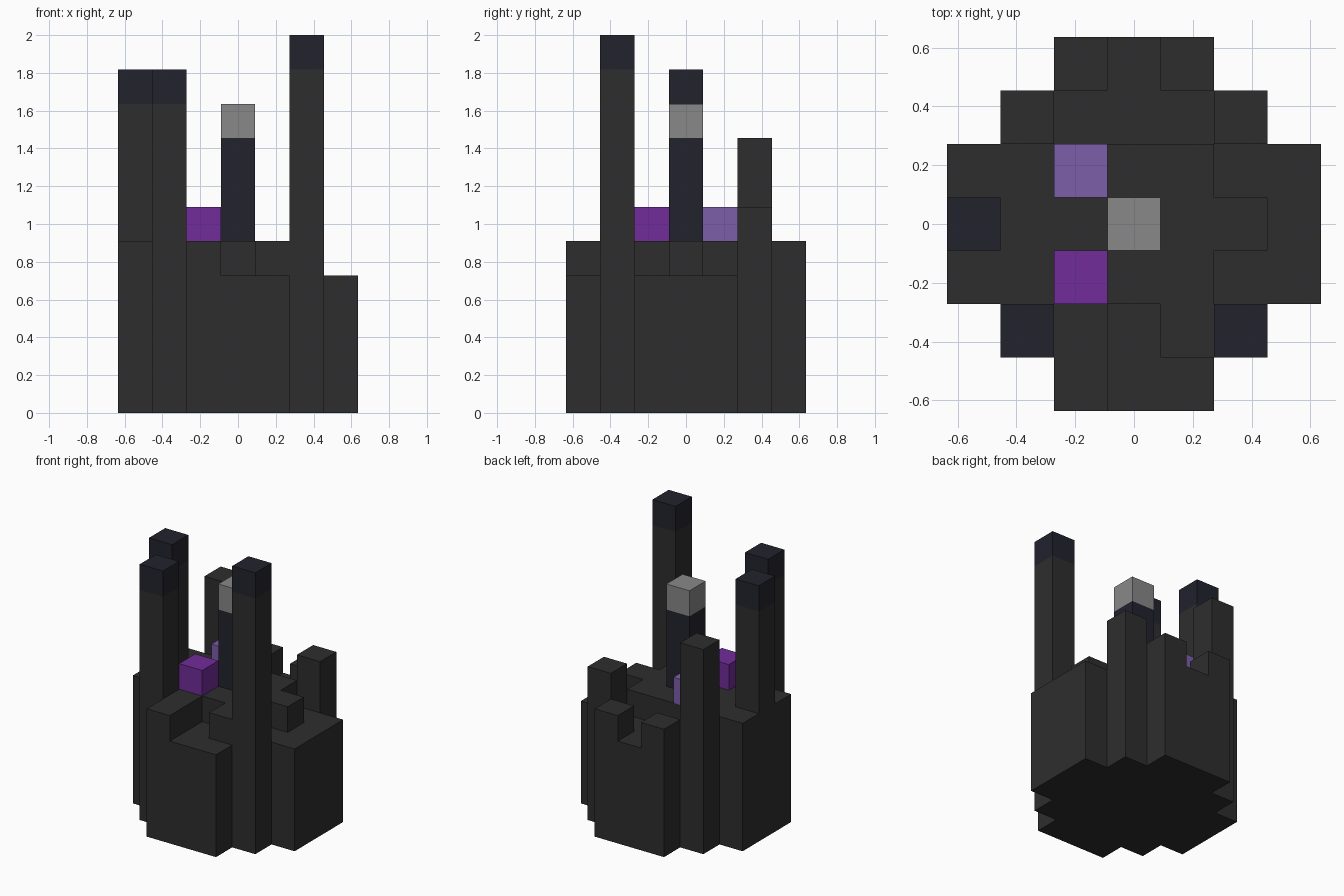
import bpy
import bmesh
from mathutils import Vector

UNIT = 2 / 11  # edge of one block

cube = bpy.data.objects.get("Cube")
if cube:
    bpy.data.objects.remove(cube, do_unlink=True)


def material(name, r, g, b):
    m = bpy.data.materials.new(name)
    m.use_nodes = True
    m.diffuse_color = (r, g, b, 1)
    bsdf = next(n for n in m.node_tree.nodes if n.type == "BSDF_PRINCIPLED")
    bsdf.inputs["Base Color"].default_value = (r, g, b, 1)
    bsdf.inputs["Roughness"].default_value = 0.9
    return m


charcoal = material("charcoal", 0.027, 0.027, 0.027)
navy = material("dark navy", 0.016, 0.016, 0.027)
grey = material("mid grey", 0.246, 0.246, 0.246)
purple = material("purple", 0.165, 0.025, 0.319)
lavender = material("lavender", 0.202, 0.112, 0.402)

# Body: stack height of each column in blocks (hex), back row first
PLAN = ["..545..",
        ".84446.",
        "5555544",
        "9555554",
        "5555544",
        ".9545A.",
        "..544.."]


def stack(x, y, bottom, top):
    return {(x, y, z) for z in range(bottom, top)}


body = set()
for row, line in enumerate(PLAN):
    for col, char in enumerate(line):
        if char != ".":
            body |= stack(col - 3, 3 - row, 0, int(char, 16))

parts = [
    ("stone_body", body, charcoal),
    ("left_tower_cap", stack(2, -2, 10, 11), navy),
    ("right_tower_cap", stack(-2, -2, 9, 10), navy),
    ("side_tower_cap", stack(-3, 0, 9, 10), navy),
    ("centre_post", stack(0, 0, 5, 8), navy),
    ("centre_post_top", stack(0, 0, 8, 9), grey),
    ("front_crystal", stack(-1, -1, 5, 6), purple),
    ("back_crystal", stack(-1, 1, 5, 6), lavender),
]
solid = set().union(*(cells for _, cells, _ in parts))


def block_skin(name, cells, mat):
    """Outer skin of a group of blocks, with flat areas merged."""
    bm = bmesh.new()
    for cell in cells:
        centre = Vector(cell) + Vector((0, 0, 0.5))
        for axis in range(3):
            for sign in (-1, 1):
                n = Vector((0, 0, 0))
                n[axis] = sign
                if tuple(int(c) for c in Vector(cell) + n) in solid:
                    continue
                u = Vector((n.y, n.z, n.x))
                v = n.cross(u)
                corners = (-u - v, u - v, u + v, v - u)
                bm.faces.new([bm.verts.new((centre + (n + c) / 2) * UNIT)
                              for c in corners])
    bmesh.ops.remove_doubles(bm, verts=bm.verts, dist=UNIT / 100)
    bmesh.ops.dissolve_limit(bm, angle_limit=0.01,
                             verts=bm.verts, edges=bm.edges)
    mesh = bpy.data.meshes.new(name)
    bm.to_mesh(mesh)
    bm.free()
    mesh.materials.append(mat)
    obj = bpy.data.objects.new(name, mesh)
    bpy.context.scene.collection.objects.link(obj)


for part in parts:
    block_skin(*part)
